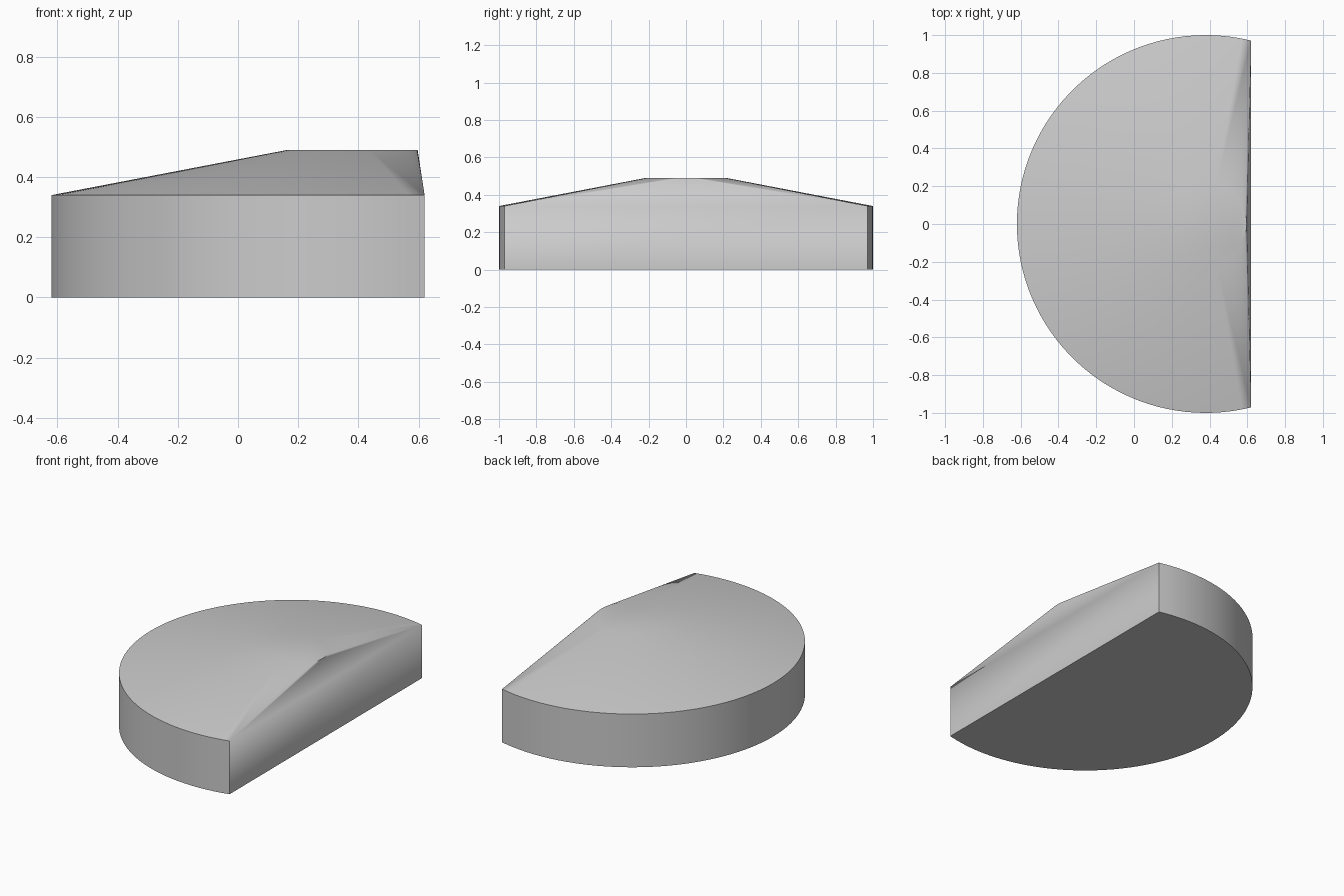
import bpy, bmesh, math

cube = bpy.data.objects.get("Cube")
if cube:
    bpy.data.objects.remove(cube, do_unlink=True)

CX, CUT = 0.38, 0.62          # disc centre and flat side, along x
WALL, TOP = 0.34, 0.49        # heights of the rim and the plateau
R_TOP = 0.217

grey = bpy.data.materials.new("plain_grey")
grey.use_nodes = True
color = (0.6, 0.6, 0.6, 1)
grey.diffuse_color = color
grey.node_tree.nodes["Principled BSDF"].inputs["Base Color"].default_value = color


def arc(radius, start, end, steps):
    """Points on a circle about the disc centre."""
    for i in range(steps + 1):
        a = start + (end - start) * i / steps
        yield CX + radius * math.cos(a), radius * math.sin(a)


bm = bmesh.new()
# Wall: circle cut off by the flat side
corner = math.acos(CUT - CX)
for x, y in arc(1, corner, 2 * math.pi - corner, 72):
    for z in (0, WALL):
        bm.verts.new((x, y, z))
# Round plateau
for x, y in list(arc(R_TOP, 0, 2 * math.pi, 48))[:-1]:
    bm.verts.new((x, y, TOP))
# Skin wall, sloping roof and plateau, then merge the flat areas
bmesh.ops.convex_hull(bm, input=bm.verts)
bmesh.ops.dissolve_limit(bm, angle_limit=math.radians(0.2),
                         verts=bm.verts, edges=bm.edges)
bmesh.ops.recalc_face_normals(bm, faces=bm.faces)

mesh = bpy.data.meshes.new("sloped_disc_body")
bm.to_mesh(mesh)
bm.free()
mesh.materials.append(grey)
body = bpy.data.objects.new("sloped_disc_body", mesh)
bpy.context.collection.objects.link(body)

bpy.context.view_layer.objects.active = body
body.select_set(True)
bpy.ops.object.shade_smooth_by_angle(angle=math.radians(30))
